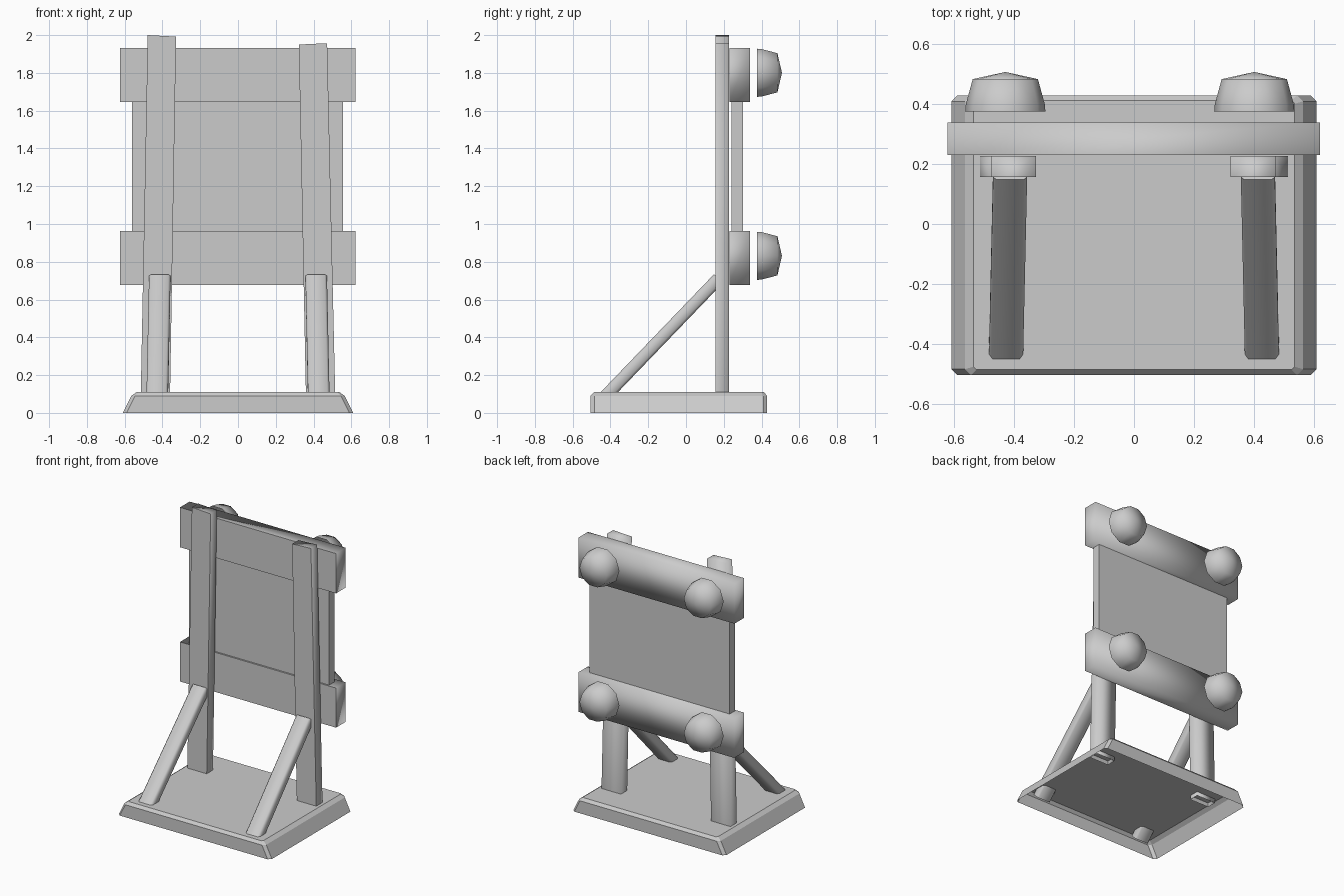
import bpy, bmesh, math
from mathutils import Vector

if "Cube" in bpy.data.objects:
    bpy.data.objects.remove(bpy.data.objects["Cube"])


def loft(name, loops, cap_start=True, cap_end=True, smooth=False, apex=None, hard_front=False):
    """Skin a list of equal-length vertex loops, with optional caps or a tip."""
    bm = bmesh.new()
    rings = [[bm.verts.new(p) for p in loop] for loop in loops]
    n = len(rings[0])
    for a, b in zip(rings, rings[1:]):
        for i in range(n):
            bm.faces.new((a[i], a[(i + 1) % n], b[(i + 1) % n], b[i]))
    if cap_start:
        bm.faces.new(rings[0][::-1])
    if apex:
        tip = bm.verts.new(apex)
        for i in range(n):
            bm.faces.new((rings[-1][i], rings[-1][(i + 1) % n], tip))
    elif cap_end:
        bm.faces.new(rings[-1])
    bmesh.ops.recalc_face_normals(bm, faces=bm.faces)
    for f in bm.faces:
        f.smooth = smooth
    bm.normal_update()
    # keep the outline of the front face crisp
    if hard_front:
        for f in bm.faces:
            if f.normal.y < -0.9:
                for e in f.edges:
                    e.smooth = False
    me = bpy.data.meshes.new(name)
    bm.to_mesh(me)
    bm.free()
    ob = bpy.data.objects.new(name, me)
    bpy.context.collection.objects.link(ob)
    return ob


def rect(x0, x1, y0, y1, z0, z1):
    """Horizontal rectangle whose height runs from z0 (left) to z1 (right)."""
    return [(x0, y0, z0), (x1, y0, z1), (x1, y1, z1), (x0, y1, z0)]


def cut_rect(hx, y0, y1, c, z):
    """Horizontal rectangle with chamfered corners."""
    return [(-hx + c, y0, z), (hx - c, y0, z), (hx, y0 + c, z), (hx, y1 - c, z),
            (hx - c, y1, z), (-hx + c, y1, z), (-hx, y1 - c, z), (-hx, y0 + c, z)]


# base: flared tray, open underneath
loft("base", [cut_rect(0.61, -0.505, 0.43, 0.02, 0.0),
              cut_rect(0.565, -0.505, 0.43, 0.02, 0.09),
              cut_rect(0.537, -0.487, 0.412, 0.01, 0.11)], cap_start=False)

# posts: leaning slightly inward, of uneven height
loft("left_post", [rect(-0.515, -0.36, 0.157, 0.228, 0.08, 0.08),
                   rect(-0.478, -0.328, 0.157, 0.228, 2.0, 1.992)],
     cap_start=False, smooth=True, hard_front=True)
loft("right_post", [rect(0.36, 0.515, 0.157, 0.228, 0.08, 0.08),
                    rect(0.322, 0.472, 0.157, 0.228, 1.95, 1.957)],
     cap_start=False, smooth=True, hard_front=True)

# diagonal braces
w, t, c = 0.057, 0.033, 0.012
section = [(-w + c, -t), (w - c, -t), (w, -t + c), (w, t - c),
           (w - c, t), (-w + c, t), (-w, t - c), (-w, -t + c)]
up = Vector((0, -0.72, 0.694))
for side, name in ((-1, "left_brace"), (1, "right_brace")):
    loops = []
    for x, y, z in ((0.428, -0.45, 0.064), (0.414, 0.172, 0.711)):
        centre = Vector((side * x, y, z))
        loops.append([centre + Vector((u, 0, 0)) + up * v for u, v in section])
    brace = loft(name, loops, smooth=True)
    # crisp ends
    for e in brace.data.edges:
        a, b = (brace.data.vertices[i].co for i in e.vertices)
        if (a - b).length < 0.2:
            e.use_edge_sharp = True

# sign panel
loft("panel", [rect(-0.56, 0.557, 0.242, 0.302, 0.80, 0.80),
               rect(-0.56, 0.557, 0.242, 0.302, 1.80, 1.80)])

# upper and lower rails, each with two domed bolts
for level, z0, z1 in (("lower", 0.677, 0.962), ("upper", 1.645, 1.932)):
    loft(level + "_rail", [rect(-0.624, 0.621, 0.23, 0.34, z0, z0),
                           rect(-0.624, 0.621, 0.23, 0.34, z1, z1)],
         smooth=True, hard_front=True)
    zc = (z0 + z1) / 2 + 0.012
    for side, xc in (("left", -0.43), ("right", 0.402)):
        rings = []
        for y, r in ((0.376, 0.134), (0.40, 0.132), (0.484, 0.109)):
            rings.append([(xc + r * math.cos(i * math.tau / 10), y,
                           zc + r * math.sin(i * math.tau / 10)) for i in range(10)])
        loft(f"{level}_{side}_bolt", rings, cap_start=False, smooth=True,
             apex=(xc, 0.508, zc))
